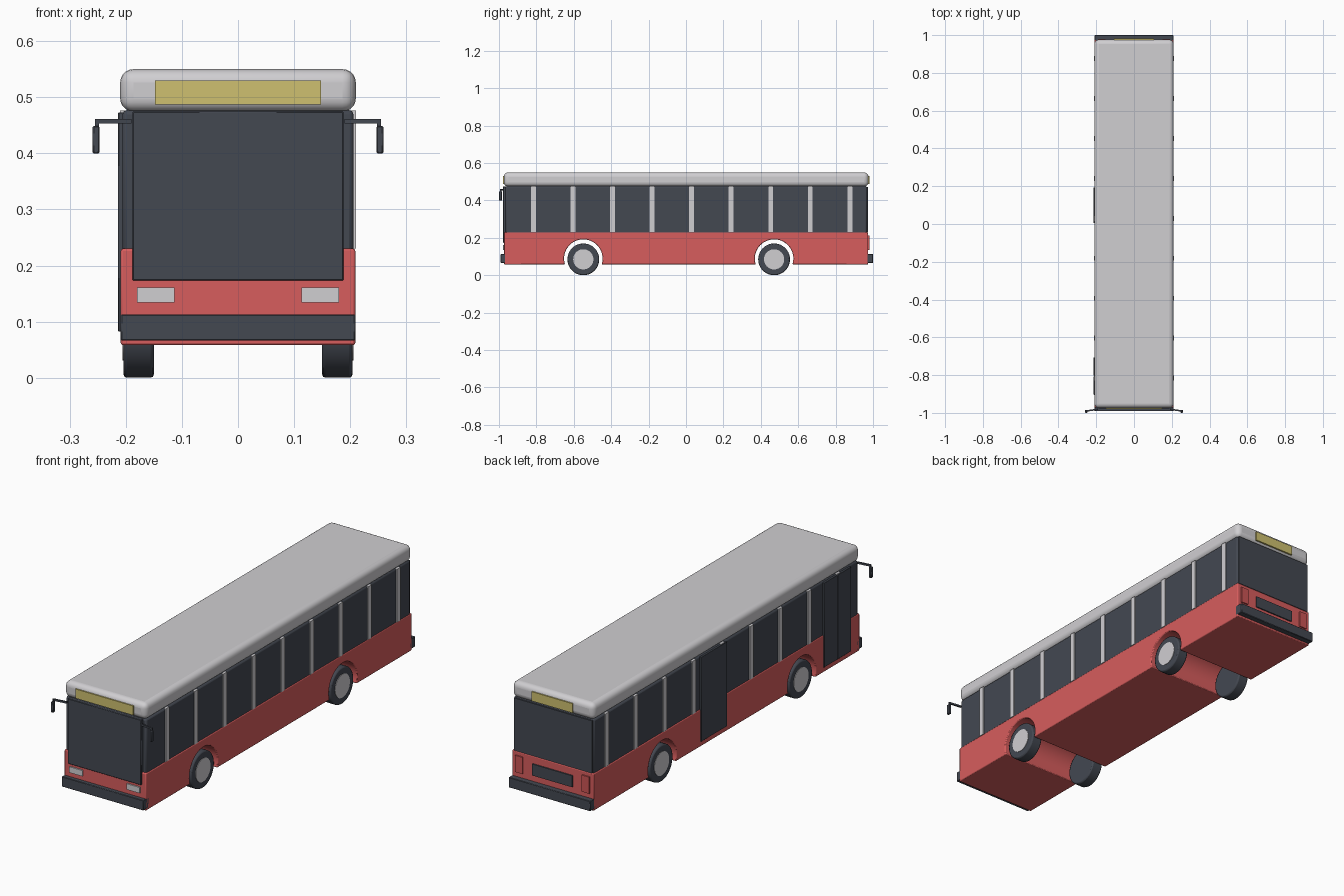
import bpy, bmesh, math
from mathutils import Matrix, Vector

if "Cube" in bpy.data.objects:
    bpy.data.objects.remove(bpy.data.objects["Cube"], do_unlink=True)


def material(name, r, g, b):
    m = bpy.data.materials.new(name)
    m.use_nodes = True
    m.diffuse_color = (r, g, b, 1)
    m.node_tree.nodes["Principled BSDF"].inputs["Base Color"].default_value = (r, g, b, 1)
    return m


RED = material("red paint", 0.68, 0.11, 0.11)
LAMP_RED = material("tail lamp red", 0.6, 0.09, 0.09)
DARK = material("dark glass and rubber", 0.057, 0.065, 0.083)
GREY = material("light grey", 0.63, 0.62, 0.64)
YELLOW = material("sign yellow", 0.62, 0.53, 0.16)


def finish(name, bm, mat, bevel=0, segments=2):
    bmesh.ops.recalc_face_normals(bm, faces=bm.faces[:])
    mesh = bpy.data.meshes.new(name)
    bm.to_mesh(mesh)
    bm.free()
    mesh.materials.append(mat)
    ob = bpy.data.objects.new(name, mesh)
    bpy.context.scene.collection.objects.link(ob)
    if bevel:
        mod = ob.modifiers.new("rounded edges", 'BEVEL')
        mod.width = bevel
        mod.segments = segments
        mod.limit_method = 'ANGLE'
        mod.angle_limit = math.radians(40)
    bpy.ops.object.select_all(action='DESELECT')
    ob.select_set(True)
    bpy.context.view_layer.objects.active = ob
    bpy.ops.object.shade_smooth_by_angle(angle=math.radians(35))
    return ob


def box(name, x, y, z, mat, bevel=0, segments=2):
    """Box from (min, max) ranges on each axis."""
    bm = bmesh.new()
    bmesh.ops.create_cube(bm, size=1)
    for v in bm.verts:
        v.co = Vector([(r[0] + r[1]) / 2 + c * (r[1] - r[0]) for r, c in zip((x, y, z), v.co)])
    return finish(name, bm, mat, bevel, segments)


def span(side, a, b):
    """Mirror an x range to the given side."""
    return sorted((side * a, side * b))


def disc(name, x, y, z, radius, mat, bevel=0):
    """Cylinder lying along x."""
    bm = bmesh.new()
    place = Matrix.Translation((sum(x) / 2, y, z)) @ Matrix.Rotation(math.pi / 2, 4, 'Y')
    bmesh.ops.create_cone(bm, cap_ends=True, segments=40, radius1=radius, radius2=radius,
                          depth=x[1] - x[0], matrix=place)
    return finish(name, bm, mat, bevel)


AXLES = {"front": -0.549, "rear": 0.471}
WHEEL_R, ARCH_R, FLOOR, SILL = 0.085, 0.103, 0.058, 0.23
SIDES = {"left": 1, "right": -1}

# Lower body: side profile with wheel arches, extruded across the width
profile = [(-0.972, SILL), (-0.972, FLOOR)]
dip = math.asin((WHEEL_R + 0.004 - FLOOR) / ARCH_R)
for y in AXLES.values():
    for i in range(29):
        a = math.pi + dip - (math.pi + 2 * dip) * i / 28
        profile.append((y + ARCH_R * math.cos(a), WHEEL_R + 0.004 + ARCH_R * math.sin(a)))
profile += [(0.974, FLOOR), (0.974, SILL)]
bm = bmesh.new()
face = bm.faces.new([bm.verts.new((-0.209, y, z)) for y, z in profile])
side = bmesh.ops.extrude_face_region(bm, geom=[face])
bmesh.ops.translate(bm, vec=(0.418, 0, 0),
                    verts=[g for g in side["geom"] if isinstance(g, bmesh.types.BMVert)])
finish("lower_body", bm, RED, 0.004)

# Window band and roof
box("window_band", (-0.206, 0.206), (-0.965, 0.968), (0.22, 0.477), DARK, 0.008)
box("roof", (-0.21, 0.21), (-0.974, 0.976), (0.474, 0.55), GREY, 0.024, 5)

# Window pillars
for name, s in SIDES.items():
    for i in range(9):
        y = 0.03 + (i - 4) * 0.2115
        box(f"{name}_pillar_{i + 1}", span(s, 0.2, 0.2105), (y - 0.013, y + 0.013),
            (SILL, 0.476), GREY)

# Doors on the right side
for name, y in {"middle_door": (0.004, 0.194), "front_door_rear_leaf": (-0.803, -0.706),
                "front_door_front_leaf": (-0.904, -0.807)}.items():
    box(name, (-0.2135, -0.2), y, (0.082, 0.473), DARK, 0.001, 1)

# Front end
box("windscreen", (-0.188, 0.188), (-0.978, -0.95), (0.173, 0.475), DARK, 0.002, 1)
box("front_bumper", (-0.209, 0.209), (-0.991, -0.95), (0.066, 0.113), DARK, 0.002, 1)
box("front_sign", (-0.148, 0.148), (-0.979, -0.971), (0.487, 0.53), YELLOW)

# Rear end
box("rear_window", (-0.2, 0.2), (0.96, 0.974), (SILL, 0.473), DARK)
box("rear_bumper", (-0.209, 0.209), (0.96, 1.0), (0.066, 0.113), DARK, 0.002, 1)
box("rear_sign", (-0.105, 0.105), (0.973, 0.981), (0.487, 0.53), YELLOW)
box("rear_grille", (-0.103, 0.103), (0.972, 0.98), (0.142, 0.195), DARK)

for name, s in SIDES.items():
    # Lamps
    box(f"{name}_headlight", span(s, 0.113, 0.18), (-0.978, -0.97), (0.134, 0.161), GREY)
    box(f"{name}_tail_lamp", span(s, 0.152, 0.19), (0.972, 0.98), (0.135, 0.212), LAMP_RED)

    # Mirrors
    arm = box(f"{name}_mirror_arm", span(s, 0.19, 0.255), (-0.985, -0.977), (0.453, 0.461), DARK)
    for v in arm.data.vertices:
        if abs(v.co.x) > 0.22:
            v.co.y -= 0.009
    box(f"{name}_mirror_stem", span(s, 0.248, 0.255), (-0.994, -0.986), (0.445, 0.46), DARK)
    box(f"{name}_mirror", span(s, 0.247, 0.259), (-1.0, -0.984), (0.4, 0.449), DARK, 0.002, 1)

    # Wheels
    for end, y in AXLES.items():
        disc(f"{end}_{name}_tyre", span(s, 0.15, 0.204), y, WHEEL_R, WHEEL_R, DARK, 0.006)
        disc(f"{end}_{name}_hub", span(s, 0.19, 0.206), y, WHEEL_R, 0.054, GREY)
